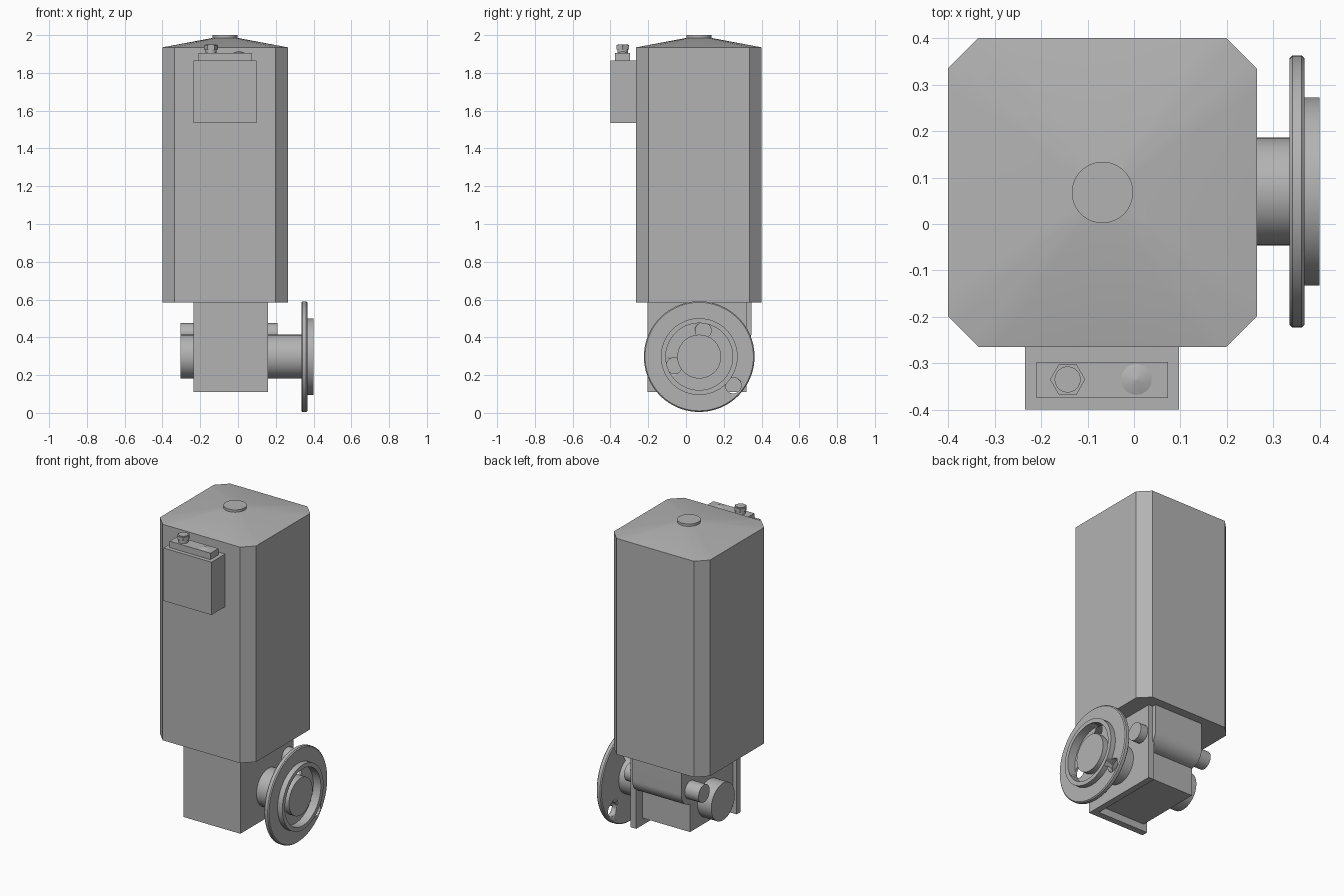
import bpy, bmesh, math
from mathutils import Matrix, Vector

if "Cube" in bpy.data.objects:
    bpy.data.objects.remove(bpy.data.objects["Cube"])

grey = bpy.data.materials.new("plain_grey")
grey.use_nodes = True
COLOUR = (0.45, 0.45, 0.45, 1)
grey.diffuse_color = COLOUR
grey.node_tree.nodes["Principled BSDF"].inputs["Base Color"].default_value = COLOUR


def finish(name, bm, smooth=True):
    bmesh.ops.recalc_face_normals(bm, faces=bm.faces)
    mesh = bpy.data.meshes.new(name)
    bm.to_mesh(mesh)
    bm.free()
    ob = bpy.data.objects.new(name, mesh)
    bpy.context.collection.objects.link(ob)
    mesh.materials.append(grey)
    if smooth:
        bpy.ops.object.select_all(action='DESELECT')
        ob.select_set(True)
        bpy.context.view_layer.objects.active = ob
        bpy.ops.object.shade_smooth_by_angle(angle=math.radians(25))
    return ob


def box(name, x0, x1, y0, y1, z0, z1):
    bm = bmesh.new()
    bmesh.ops.create_cube(bm, size=1)
    lo, hi = Vector((x0, y0, z0)), Vector((x1, y1, z1))
    for v in bm.verts:
        v.co = (lo + hi) / 2 + v.co * (hi - lo)
    return finish(name, bm, False)


def rod(name, axis, a, b, start, end, r, r2=None, sides=48):
    """Cylinder or cone along x or z; a, b are the other two coordinates."""
    bm = bmesh.new()
    mid = (start + end) / 2
    if axis == 'x':
        m = Matrix.Translation((mid, a, b)) @ Matrix.Rotation(math.pi / 2, 4, 'Y')
    else:
        m = Matrix.Translation((a, b, mid))
    bmesh.ops.create_cone(bm, cap_ends=True, segments=sides, radius1=r,
                          radius2=r if r2 is None else r2, depth=end - start, matrix=m)
    return finish(name, bm)


def extrude(name, points, direction):
    bm = bmesh.new()
    face = bm.faces.new([bm.verts.new(p) for p in points])
    new = bmesh.ops.extrude_face_region(bm, geom=[face])["geom"]
    bmesh.ops.translate(bm, vec=direction,
                        verts=[g for g in new if isinstance(g, bmesh.types.BMVert)])
    bm.faces.ensure_lookup_table()
    return finish(name, bm)


# Main cover: square prism with cut corners
CX, CY, HALF, FLAT = -0.068, 0.068, 0.333, 0.267
outline = []
for k in range(4):
    turn = Matrix.Rotation(k * math.pi / 2, 2)
    for p in ((HALF, -FLAT), (HALF, FLAT)):
        outline.append(turn @ Vector(p))
extrude("main_cover", [(CX + p.x, CY + p.y, 0.585) for p in outline], (0, 0, 1.35))

# Shallow roof blending the outline into a round top
bm = bmesh.new()
lower, upper = [], []
N = 64
for i in range(8):
    p, q = outline[i], outline[(i + 1) % 8]
    steps = 12 if i % 2 == 0 else 4
    for s in range(steps):
        e = p.lerp(q, s / steps)
        t = e.normalized() * 0.066
        lower.append(bm.verts.new((CX + e.x, CY + e.y, 1.935)))
        upper.append(bm.verts.new((CX + t.x, CY + t.y, 1.985)))
for i in range(N):
    j = (i + 1) % N
    bm.faces.new((lower[i], lower[j], upper[j], upper[i]))
bm.faces.new(upper)
finish("cover_roof", bm)
rod("roof_cap", 'z', CX, CY, 1.975, 2.0, 0.066)

# Terminal box with lid, hex plug and low cone
box("terminal_box", -0.235, 0.097, -0.4, -0.26, 1.535, 1.865)
box("terminal_lid", -0.21, 0.073, -0.375, -0.297, 1.865, 1.905)
rod("plug_stem", 'z', -0.143, -0.335, 1.905, 1.925, 0.028)
rod("plug_hex", 'z', -0.143, -0.335, 1.925, 1.947, 0.038, sides=6).data.transform(
    Matrix.Translation((-0.143, -0.335, 0)) @ Matrix.Rotation(math.pi / 6, 4, 'Z')
    @ Matrix.Translation((0.143, 0.335, 0)))
rod("plug_top", 'z', -0.143, -0.335, 1.945, 1.951, 0.028)
rod("lid_cone", 'z', 0.005, -0.335, 1.905, 1.916, 0.033, 0.001)

# Gearbox: core with a front plate and a side plate
box("gearbox_core", -0.21, 0.13, -0.18, 0.26, 0.155, 0.59)
box("front_plate", -0.235, 0.16, -0.205, -0.165, 0.11, 0.585)
box("side_plate", 0.12, 0.16, -0.165, 0.32, 0.11, 0.585)

# Worm housing, flat sided above and rounded below
WY, WZ, WR = 0.257, 0.42, 0.089
arc = [math.pi + math.pi * i / 24 for i in range(25)]
profile = [(-0.21, WY + WR * math.cos(a), WZ + WR * math.sin(a)) for a in arc]
profile += [(-0.21, WY + WR, 0.585), (-0.21, WY - WR, 0.585)]
extrude("worm_housing", profile, (0.34, 0, 0))
rod("worm_shaft", 'x', WY, WZ, -0.305, 0.21, 0.055)

# Output shaft and flange
SY, SZ = 0.07, 0.298
rod("output_shaft", 'x', SY, SZ, -0.305, 0.385, 0.116, sides=64)
bm = bmesh.new()
ring = [(0.1, 0.335), (0.287, 0.335), (0.293, 0.341), (0.293, 0.361), (0.287, 0.367),
        (0.203, 0.367), (0.203, 0.4), (0.177, 0.4), (0.177, 0.348), (0.1, 0.348)]
verts = [bm.verts.new((x, SY, SZ + r)) for r, x in ring]
edges = [bm.edges.new((verts[i], verts[(i + 1) % len(ring)])) for i in range(len(ring))]
bmesh.ops.spin(bm, geom=verts + edges, cent=(0, SY, SZ), axis=(1, 0, 0),
               angle=2 * math.pi, steps=96, use_duplicate=False)
bmesh.ops.remove_doubles(bm, verts=bm.verts, dist=0.0001)
flange = finish("output_flange", bm)

# Holes through the flange
for dy, dz in ((0.18, -0.153), (0.021, 0.138), (-0.132, -0.048)):
    cutter = rod("hole_cutter", 'x', SY + dy, SZ + dz, 0.3, 0.395, 0.042, sides=32)
    cutter.hide_render = True
    cutter.hide_viewport = True
    cut = flange.modifiers.new("hole", 'BOOLEAN')
    cut.operation = 'DIFFERENCE'
    cut.solver = 'EXACT'
    cut.object = cutter
